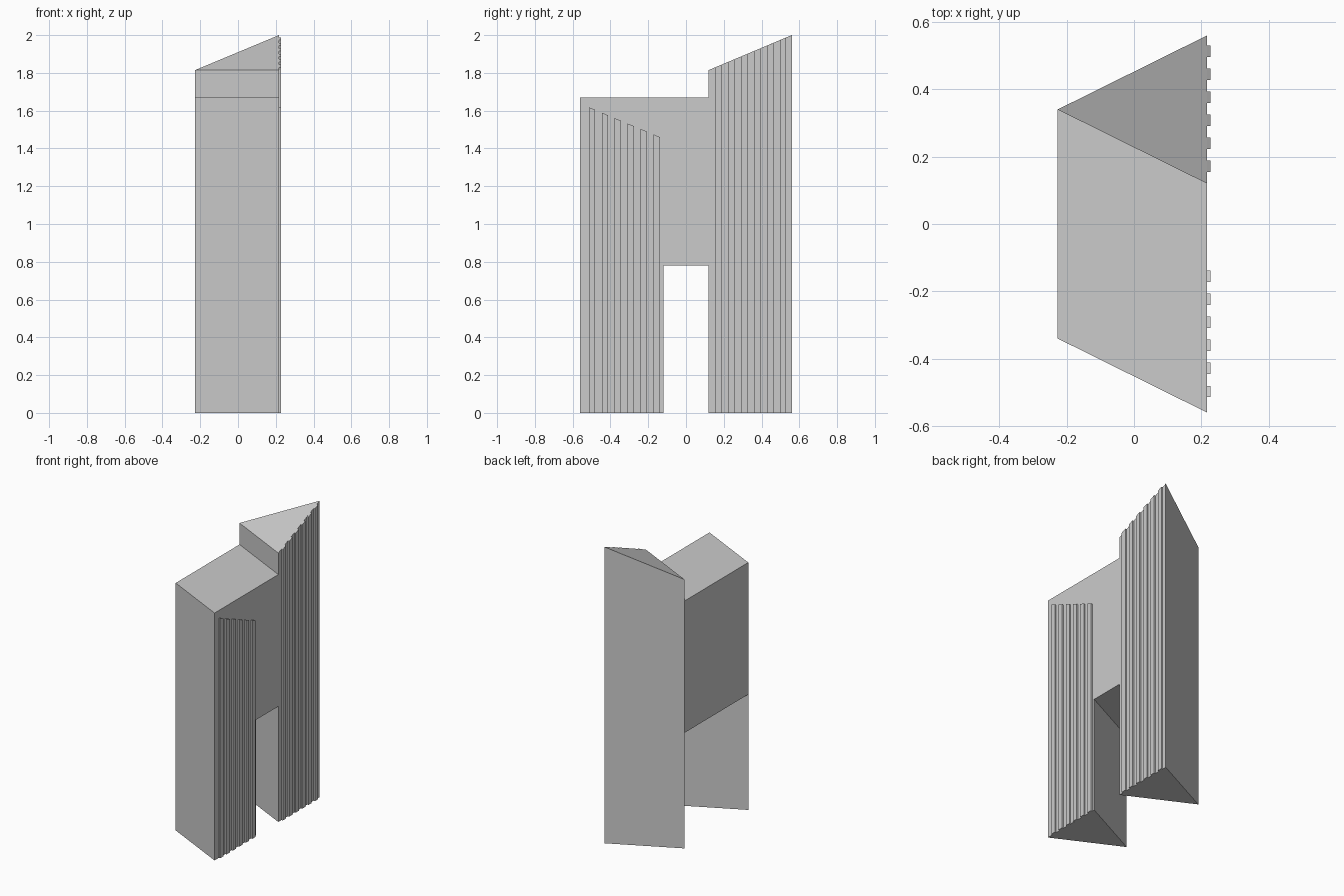
import bpy, bmesh

if "Cube" in bpy.data.objects:
    bpy.data.objects.remove(bpy.data.objects["Cube"])

XB, XF, XR = -0.227, 0.217, 0.227   # back edge, front wall, rib face
SLOPE = 0.42                        # roof rise per unit of y


def make(name, verts, faces):
    mesh = bpy.data.meshes.new(name)
    bm = bmesh.new()
    vs = [bm.verts.new(v) for v in verts]
    for f in faces:
        bm.faces.new([vs[i] for i in f])
    bmesh.ops.recalc_face_normals(bm, faces=bm.faces)
    bm.to_mesh(mesh)
    bm.free()
    ob = bpy.data.objects.new(name, mesh)
    bpy.context.collection.objects.link(ob)
    return ob


def prism(name, outline, tops):
    """Vertical prism from z = 0 with a separate top height per corner."""
    n = len(outline)
    verts = [(x, y, 0) for x, y in outline]
    verts += [(x, y, z) for (x, y), z in zip(outline, tops)]
    faces = [tuple(range(n)), tuple(range(n, 2 * n))]
    faces += [(i, (i + 1) % n, (i + 1) % n + n, i + n) for i in range(n)]
    return make(name, verts, faces)


# Tall triangular tower with tilted roof
prism("tall_tower", [(XB, 0.34), (XF, 0.12), (XF, 0.56)], [1.815, 1.815, 2.0])

# Low triangular tower joined to the bridge over the passage
wall = [(XF, y, z) for y, z in [(-0.56, 0), (-0.12, 0), (-0.12, 0.78),
                                (0.12, 0.78), (0.12, 1.67), (-0.56, 1.67)]]
back = [(XB, y, z) for y, z in [(-0.34, 0), (-0.34, 0.78), (-0.34, 1.67),
                                (0.34, 0.78), (0.34, 1.67)]]
make("low_tower_and_bridge", wall + back, [
    (0, 1, 2, 3, 4, 5),      # ribbed side wall
    (0, 5, 8, 7, 6),         # front wall
    (7, 8, 10, 9),           # bridge back wall
    (6, 7, 2, 1),            # passage wall
    (2, 3, 9, 7),            # bridge underside
    (3, 4, 10, 9),           # joint with tall tower
    (4, 5, 8, 10),           # roof
    (0, 1, 6)])              # base


# Vertical ribs, with tops sloping along each tower
def rib(name, y0, y1, top):
    prism(name, [(XF, y0), (XR, y0), (XR, y1), (XF, y1)],
          [top(y0), top(y0), top(y1), top(y1)])


for i in range(6):
    y = 0.154 + i * 0.0685
    rib(f"tall_rib_{i + 1}", y, y + 0.034, lambda v: 1.815 + SLOPE * (v - 0.12))
    y = -0.138 - i * 0.0685
    rib(f"low_rib_{i + 1}", y - 0.034, y, lambda v: 1.46 + SLOPE * (-0.138 - v))
